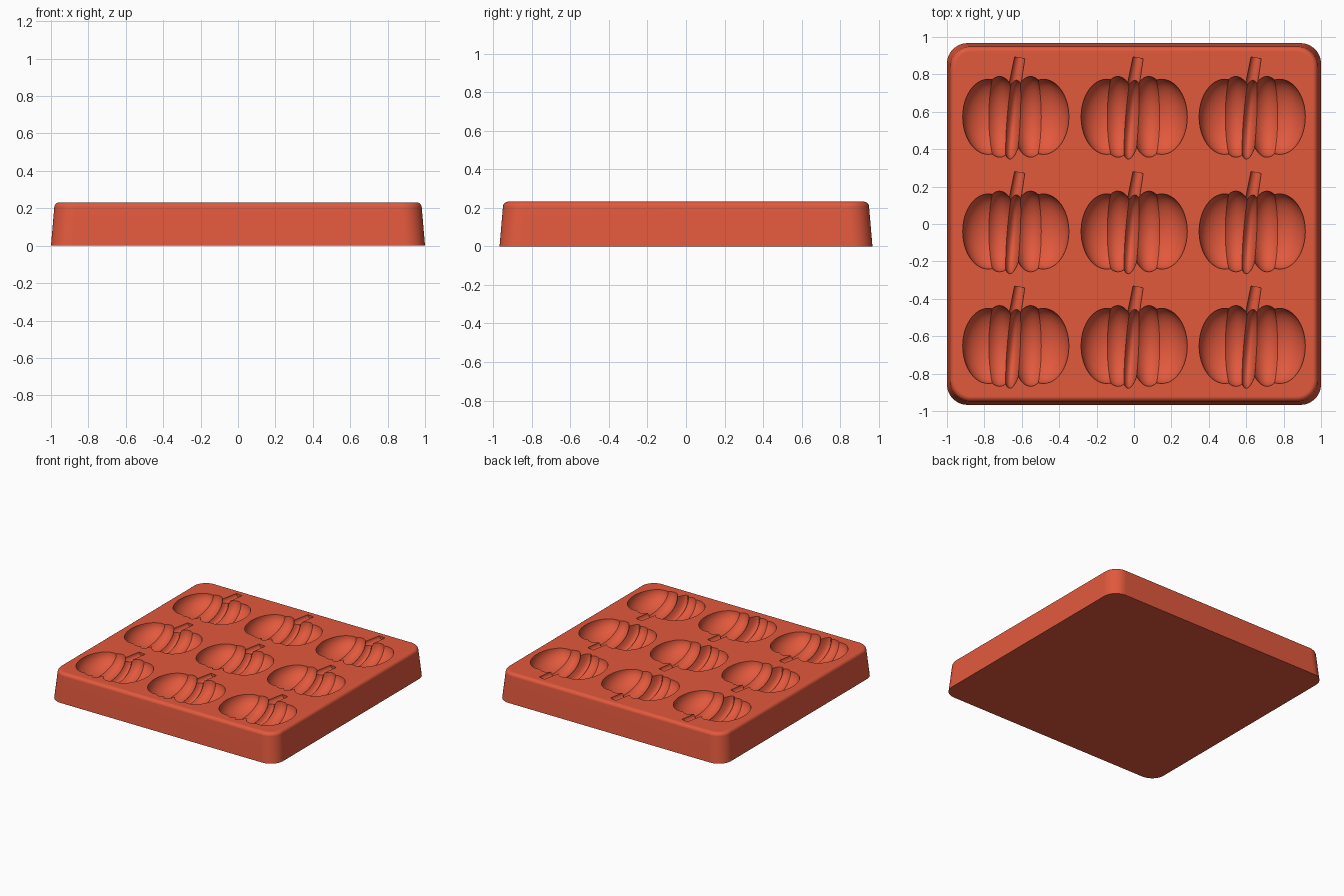
import bpy, bmesh, math
from mathutils import Matrix, Vector

cube = bpy.data.objects.get("Cube")
if cube:
    bpy.data.objects.remove(cube, do_unlink=True)

TOP = 0.232
COLUMNS = (-0.632, 0.001, 0.632)
ROWS = (0.57, -0.043, -0.655)

clay = bpy.data.materials.new("terracotta red")
clay.use_nodes = True
clay.diffuse_color = (0.76, 0.1, 0.046, 1)
clay.node_tree.nodes["Principled BSDF"].inputs["Base Color"].default_value = clay.diffuse_color


def add_object(name, bm):
    bmesh.ops.recalc_face_normals(bm, faces=bm.faces)
    mesh = bpy.data.meshes.new(name)
    bm.to_mesh(mesh)
    bm.free()
    mesh.materials.append(clay)
    obj = bpy.data.objects.new(name, mesh)
    bpy.context.collection.objects.link(obj)
    return obj


# Tapered tray block with rounded corners and a rounded top rim
bm = bmesh.new()
bmesh.ops.create_cube(bm, size=2)
for v in bm.verts:
    top = v.co.z > 0
    inset = 0.02 if top else 0
    v.co = Vector((v.co.x * (1 - inset), v.co.y * (0.967 - inset), TOP if top else 0))
uprights = [e for e in bm.edges if abs(e.verts[0].co.z - e.verts[1].co.z) > 0.1]
bmesh.ops.bevel(bm, geom=uprights, offset=0.11, segments=12, profile=0.5, affect='EDGES')
rim = [e for e in bm.edges if all(v.co.z > TOP - 0.001 for v in e.verts)]
bmesh.ops.bevel(bm, geom=rim, offset=0.025, segments=6, profile=0.5, affect='EDGES')
tray = add_object("mould_tray", bm)


def spread(name, add_shape, local):
    """One cutter holding a copy of the shape at each place in the grid."""
    bm = bmesh.new()
    for x in COLUMNS:
        for y in ROWS:
            add_shape(bm, Matrix.Translation((x, y, TOP)) @ local)
    cutter = add_object(name, bm)
    cutter.hide_render = True
    return cutter


def ball(bm, matrix):
    bmesh.ops.create_uvsphere(bm, u_segments=48, v_segments=28, radius=1, matrix=matrix)


def rod(bm, matrix):
    bmesh.ops.create_cone(bm, cap_ends=True, segments=28, radius1=0.034,
                          radius2=0.028, depth=0.24, matrix=matrix)


def lobe(x, y, size, turn=0):
    return (Matrix.Translation((x, y, 0)) @ Matrix.Rotation(math.radians(turn), 4, 'Z')
            @ Matrix.Diagonal((*size, 1)))


# Pumpkin hollows: two lobes on each side, a slanted middle rib and a stem
cutters = []
for side, word in ((-1, "right"), (1, "left")):
    cutters.append(spread(word + "_outer_lobe", ball,
                          lobe(side * 0.147, 0.003, (0.137, 0.201, 0.115))))
    cutters.append(spread(word + "_inner_lobe", ball,
                          lobe(side * 0.083 - 0.004, 0.003, (0.1, 0.216, 0.14))))
cutters.append(spread("middle_rib", ball, lobe(-0.014, -0.01, (0.055, 0.214, 0.16), -5)))
stem = (Matrix.Translation((0, 0.2, 0)) @ Matrix.Rotation(math.radians(-10), 4, 'Z')
        @ Matrix.Rotation(math.radians(-90), 4, 'X'))
cutters.append(spread("stem", rod, stem))

for cutter in cutters:
    mod = tray.modifiers.new(cutter.name, 'BOOLEAN')
    mod.operation = 'DIFFERENCE'
    mod.solver = 'EXACT'
    mod.object = cutter

# Keep the carved result and drop the cutters
graph = bpy.context.evaluated_depsgraph_get()
carved = bpy.data.meshes.new_from_object(tray.evaluated_get(graph))
tray.modifiers.clear()
tray.data = carved
carved.materials.clear()
carved.materials.append(clay)
for face in carved.polygons:
    face.material_index = 0
for cutter in cutters:
    bpy.data.objects.remove(cutter, do_unlink=True)

# Smooth hollows and rim with crisp seams
bpy.ops.object.select_all(action='DESELECT')
tray.select_set(True)
bpy.context.view_layer.objects.active = tray
bpy.ops.object.shade_smooth_by_angle(angle=math.radians(25))
weighted = tray.modifiers.new("even_shading", 'WEIGHTED_NORMAL')
weighted.keep_sharp = True
